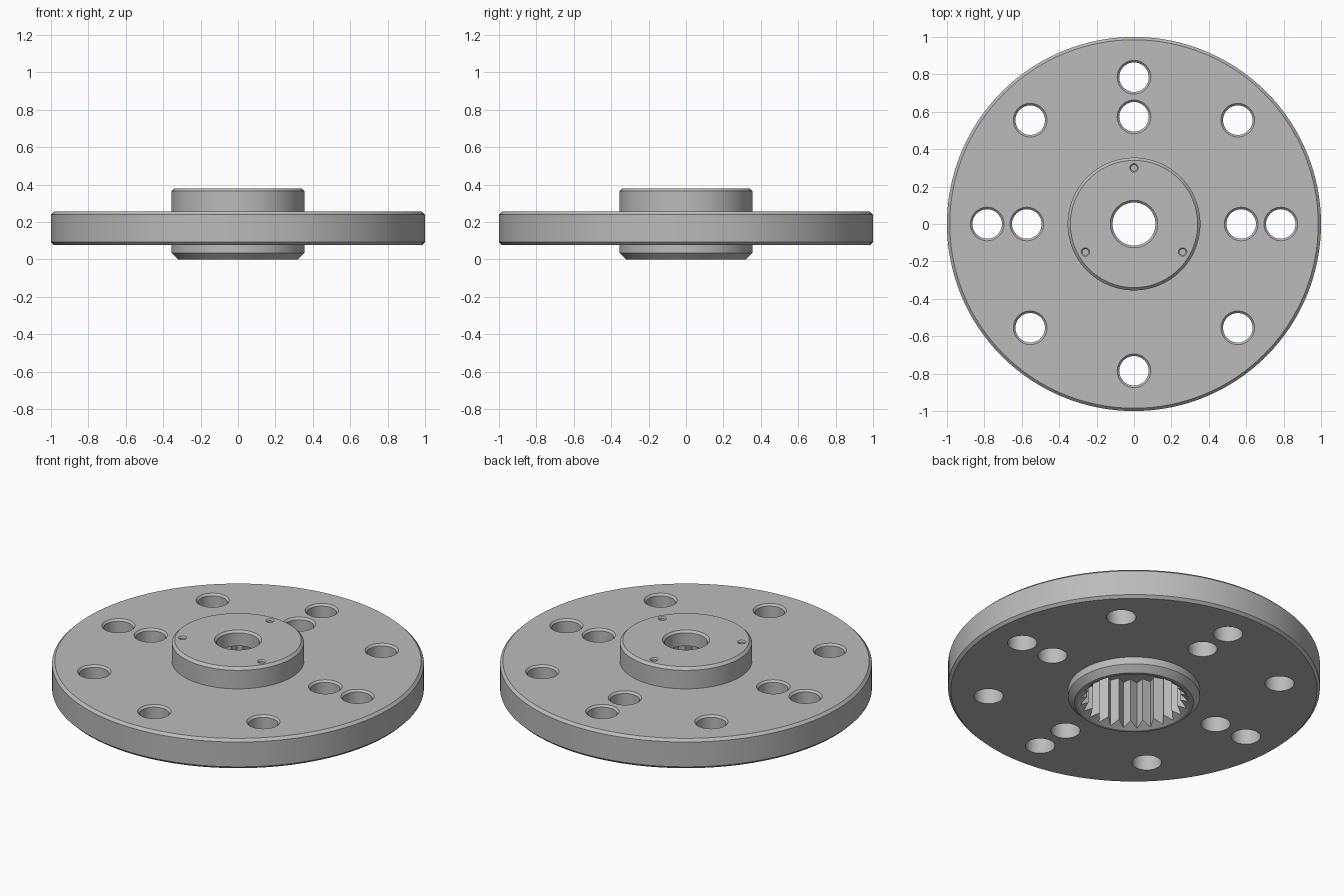
import bpy
import bmesh
from math import sin, cos, pi, radians

if "Cube" in bpy.data.objects:
    bpy.data.objects.remove(bpy.data.objects["Cube"], do_unlink=True)

metal = bpy.data.materials.new("grey metal")
metal.use_nodes = True
GREY = (0.5, 0.5, 0.5, 1)
metal.diffuse_color = GREY
metal.node_tree.nodes["Principled BSDF"].inputs["Base Color"].default_value = GREY


def stack(name, rings):
    """Solid made by skinning a list of closed rings, bottom to top."""
    bm = bmesh.new()
    loops = [[bm.verts.new(p) for p in ring] for ring in rings]
    n = len(loops[0])
    for low, high in zip(loops, loops[1:]):
        for i in range(n):
            j = (i + 1) % n
            bm.faces.new((low[i], low[j], high[j], high[i]))
    bm.faces.new(loops[0][::-1])
    bm.faces.new(loops[-1])
    bmesh.ops.recalc_face_normals(bm, faces=bm.faces)
    mesh = bpy.data.meshes.new(name)
    bm.to_mesh(mesh)
    bm.free()
    mesh.materials.append(metal)
    obj = bpy.data.objects.new(name, mesh)
    bpy.context.collection.objects.link(obj)
    return obj


def lathe(name, profile, sides, x=0, y=0):
    """Turned solid from (radius, height) pairs."""
    turns = [2 * pi * i / sides for i in range(sides)]
    return stack(name, [[(x + r * cos(a), y + r * sin(a), z) for a in turns]
                        for r, z in profile])


def cut(body, tool):
    """Subtract the tool from the body and remove it."""
    tool.hide_render = True
    mod = body.modifiers.new("cut", "BOOLEAN")
    mod.operation = "DIFFERENCE"
    mod.solver = "EXACT"
    mod.object = tool
    bpy.context.view_layer.objects.active = body
    bpy.ops.object.modifier_apply(modifier=mod.name)
    bpy.data.objects.remove(tool, do_unlink=True)


def drill(body, x, y, radius, chamfer, top, bottom, sides=40):
    """Round hole with a chamfered top edge."""
    profile = [(radius, bottom), (radius, top - chamfer),
               (radius + chamfer, top), (radius + chamfer, top + 0.05)]
    cut(body, lathe("drill", profile, sides, x, y))


# Flange with the raised hub above and the short boss below
plate = lathe("splined_flange", [
    (0.32, 0), (0.355, 0.035), (0.355, 0.078), (0.985, 0.078), (1, 0.093),
    (1, 0.24), (0.985, 0.255), (0.355, 0.255), (0.355, 0.365), (0.34, 0.38),
], 128)

# Toothed bore, open at the bottom
TEETH = 25
outline = []
for i in range(TEETH * 2):
    a = pi * i / TEETH + pi / 2
    r = 0.292 if i % 2 else 0.252
    outline.append((r * cos(a), r * sin(a)))
cut(plate, stack("bore", [[(x, y, z) for x, y in outline] for z in (-0.05, 0.29)]))
cut(plate, lathe("bore_chamfer", [(0.302, -0.02), (0.302, 0), (0.25, 0.036)], 96))

# Central screw hole
drill(plate, 0, 0, 0.115, 0.012, 0.38, 0.2, 64)

# Mounting holes: an outer ring of eight, an inner ring of four
for count, distance in ((8, 0.785), (4, 0.573)):
    for i in range(count):
        a = 2 * pi * i / count
        drill(plate, distance * cos(a), distance * sin(a), 0.079, 0.011, 0.255, 0)

# Three small blind holes in the hub face
for degrees in (90, 210, 330):
    a = radians(degrees)
    drill(plate, 0.3 * cos(a), 0.3 * sin(a), 0.016, 0.007, 0.38, 0.32, 20)

# Smooth round walls with crisp edges
bpy.ops.object.select_all(action="DESELECT")
plate.select_set(True)
bpy.context.view_layer.objects.active = plate
bpy.ops.object.shade_smooth_by_angle(angle=radians(25))
